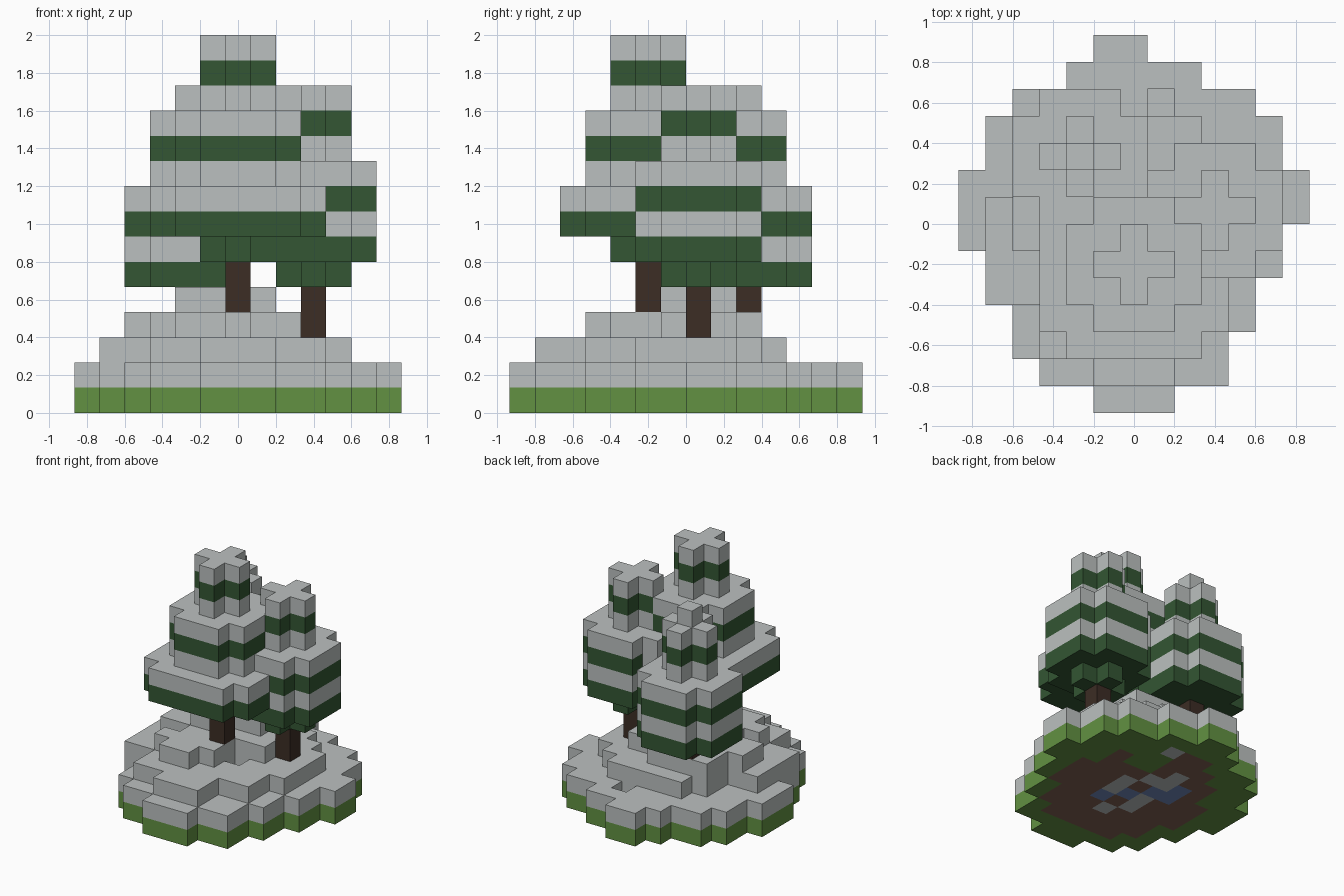
import bpy
import bmesh
from mathutils import Vector

if "Cube" in bpy.data.objects:
    bpy.data.objects.remove(bpy.data.objects["Cube"], do_unlink=True)

UNIT = 2 / 15                      # edge of one block
ORIGIN = Vector((-6.5, -7, 0))     # grid corner, in blocks


def make_material(name, colour):
    mat = bpy.data.materials.new(name)
    mat.use_nodes = True
    mat.diffuse_color = (*colour, 1)
    mat.node_tree.nodes["Principled BSDF"].inputs["Base Color"].default_value = (*colour, 1)
    return mat


MATERIALS = {
    "snow": make_material("snow", (0.50, 0.53, 0.525)),
    "grass": make_material("grass", (0.122, 0.283, 0.054)),
    "needles": make_material("pine needles", (0.033, 0.093, 0.033)),
    "bark": make_material("bark", (0.045, 0.026, 0.018)),
    "soil": make_material("soil", (0.22, 0.12, 0.085)),
    "water": make_material("water", (0.16, 0.25, 0.50)),
}

parts = {}       # part name -> {cell: colour}
occupied = set()


def put(part, cell, colour):
    """Claim one grid cell for a part, unless it is already taken."""
    if cell not in occupied:
        occupied.add(cell)
        parts.setdefault(part, {})[cell] = colour


def disc(radius):
    """Square of blocks with its four corners cut off."""
    span = range(-radius, radius + 1)
    return [(a, b) for a in span for b in span if abs(a) + abs(b) < 2 * radius]


def tree(name, col, row, trunk, first, tiers):
    """Trunk levels, then tiers of (radius, colours from bottom to top)."""
    for level in trunk:
        put(name + "_trunk", (col, row, level), "bark")
    level = first
    for radius, colours in tiers:
        for letter in colours:
            for a, b in (disc(radius) if radius else [(0, 0)]):
                put(name + "_canopy", (col + a, row + b, level),
                    "needles" if letter == "g" else "snow")
            level += 1


# Three snowy pines: g is green, s is snow
tree("tall_pine", 6, 5, range(4, 6), 6, [(1, "g"), (3, "gs"), (2, "sgs"), (1, "sgs")])
tree("side_pine", 9, 7, range(3, 5), 5, [(1, "g"), (2, "gsgs"), (1, "sgs")])
tree("back_pine", 4, 9, range(4, 5), 5, [(2, "gsgs"), (1, "sgs"), (0, "s")])


def spans(first_row, pairs):
    """Cells of consecutive rows, each from a start to an end column."""
    return [(i, first_row + n) for n, (a, b) in enumerate(pairs) for i in range(a, b + 1)]


footprint = spans(0, [(5, 7), (3, 9), (2, 9), (2, 10), (1, 10), (1, 11), (0, 11),
                      (0, 12), (0, 12), (1, 11), (1, 11), (2, 10), (4, 8), (5, 6)])
drift = spans(1, [(5, 7), (3, 7), (3, 9), (1, 9), (1, 10), (1, 10),
                  (1, 10), (3, 10), (3, 9), (4, 8)])
mound = spans(3, [(4, 5), (3, 6), (4, 6), (2, 8), (2, 8), (3, 8), (3, 6)])
crest = spans(6, [(4, 5), (4, 7), (5, 7)])

bare_grass = {(3, 5), (7, 5)}
snow_hole = (7, 11)
pond = {(5, 7), (4, 7), (4, 8), (7, 5), (6, 6)}
buried_snow = {snow_hole, (7, 6), (7, 7), (6, 8), (5, 9), (5, 8), (5, 6), (6, 4), (5, 5)}


def ground_colour(i, j):
    x = (i - 6) * UNIT
    y = (j - 6.5) * UNIT
    if (i, j) in pond:
        return "water"
    if (i, j) in buried_snow:
        return "snow"
    inside = (x / 0.56) ** 2 + ((y + 0.03) / 0.66) ** 2 < 1
    notch = 0.05 < x < 0.3 and y > 0.25
    return "soil" if inside and not notch else "grass"


# Ground slab and the snow on it
for i, j in footprint:
    put("ground", (i, j, 0), ground_colour(i, j))
    if (i, j) in bare_grass:
        put("ground", (i, j, 1), "grass")
    elif (i, j) != snow_hole:
        put("snow_cover", (i, j, 1), "snow")
for level, cells in enumerate((drift, mound, crest), start=2):
    for i, j in cells:
        if (i, j) not in bare_grass:
            put("snow_cover", (i, j, level), "snow")


def build(name, cells):
    """Mesh of the exposed block faces of one part."""
    bm = bmesh.new()
    used = sorted(set(cells.values()))
    verts = {}

    def corner(point):
        key = tuple(round(c) for c in point)
        if key not in verts:
            verts[key] = bm.verts.new((Vector(key) + ORIGIN) * UNIT)
        return verts[key]

    for cell, colour in cells.items():
        middle = Vector(cell) + Vector((0.5, 0.5, 0.5))
        for axis in range(3):
            for sign in (-1, 1):
                normal = Vector((0, 0, 0))
                normal[axis] = sign
                if tuple(round(c) for c in Vector(cell) + normal) in occupied:
                    continue
                u = Vector((0, 0, 0))
                u[(axis + 1) % 3] = 0.5
                v = normal.cross(u)
                face_mid = middle + normal / 2
                face = bm.faces.new([corner(face_mid + a * u + b * v)
                                     for a, b in ((-1, -1), (1, -1), (1, 1), (-1, 1))])
                face.material_index = used.index(colour)
    mesh = bpy.data.meshes.new(name)
    bm.to_mesh(mesh)
    bm.free()
    for colour in used:
        mesh.materials.append(MATERIALS[colour])
    bpy.context.scene.collection.objects.link(bpy.data.objects.new(name, mesh))


for part_name, part_cells in parts.items():
    build(part_name, part_cells)
